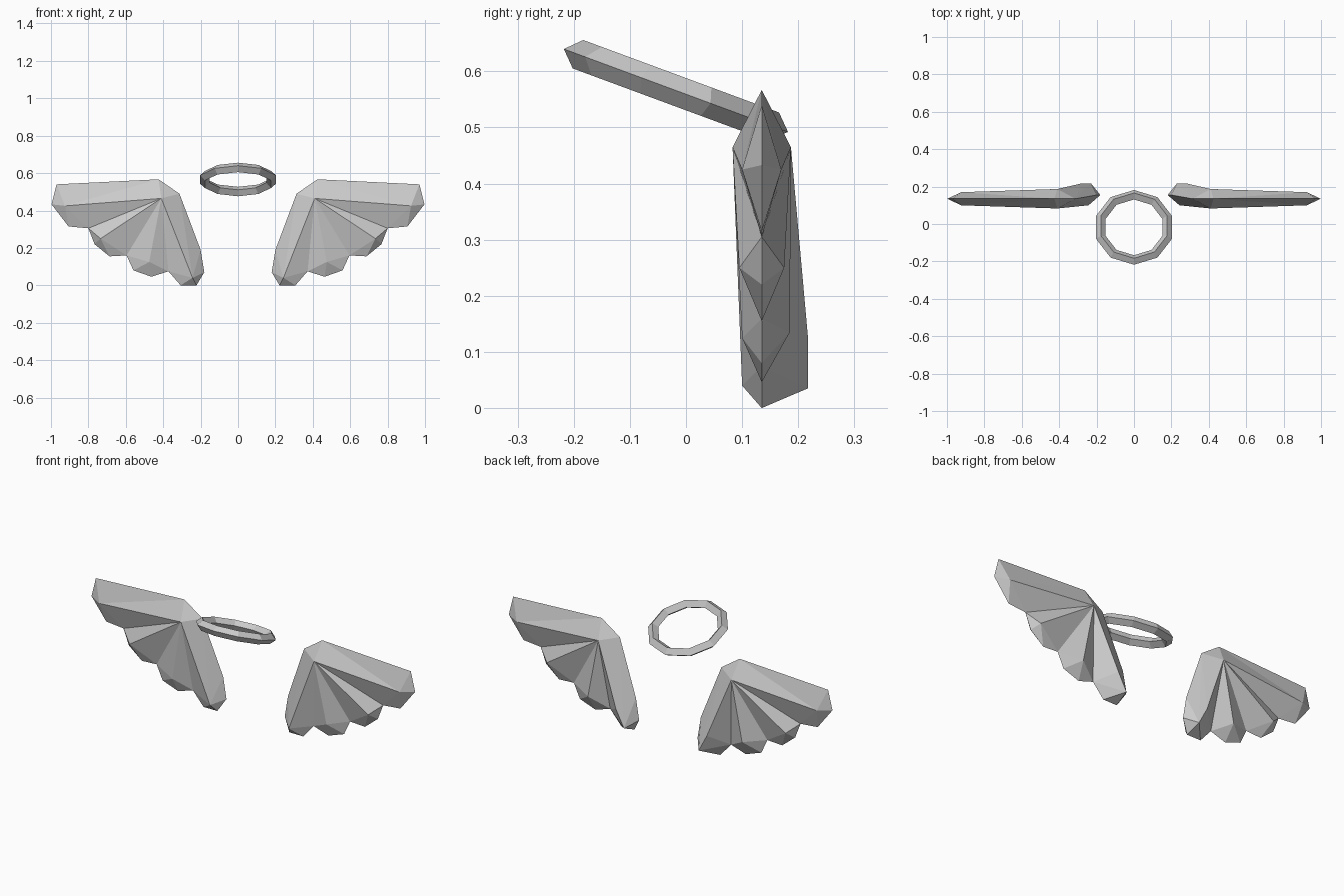
import bpy, bmesh, math
from mathutils import Matrix, Vector

if "Cube" in bpy.data.objects:
    bpy.data.objects.remove(bpy.data.objects["Cube"])

RIM_Y = 0.135
# Rim outline (x, z) of each feather, from notch to notch, outer feather first
FEATHERS = [
    [(.425, .567), (.97, .54), (.997, .433), (.906, .315), (.80, .305)],
    [(.80, .305), (.767, .22), (.687, .155), (.596, .16)],
    [(.596, .16), (.559, .08), (.463, .046), (.372, .075)],
    [(.372, .075), (.307, 0), (.222, 0), (.18, .07), (.20, .19), (.313, .49)],
    [(.313, .49), (.425, .567)],
]
# Spine points of each feather, from hub side to tip
FRONT = [[(.925, .10, .425)], [(.735, .095, .25)], [(.475, .10, .125)], [(.243, .10, .04)], []]
BACK = [[(.925, .17, .425)], [(.735, .175, .25)], [(.475, .185, .135)],
        [(.28, .217, .13), (.23, .217, .035)], []]


def finish(bm, name):
    bmesh.ops.recalc_face_normals(bm, faces=bm.faces)
    mesh = bpy.data.meshes.new(name)
    bm.to_mesh(mesh)
    bm.free()
    ob = bpy.data.objects.new(name, mesh)
    bpy.context.collection.objects.link(ob)
    return ob


# Feathered wings: ridged fans on both sides of a shared rim, mirrored in x
bm = bmesh.new()
rim = {}


def rim_vert(p):
    if p not in rim:
        y = .155 if p[0] < .21 else RIM_Y
        rim[p] = bm.verts.new((p[0], y, p[1]))
    return rim[p]


for hub_co, spines in (((.41, .083, .465), FRONT), ((.41, .187, .465), BACK)):
    hub = bm.verts.new(hub_co)
    for outline, spine in zip(FEATHERS, spines):
        pts = [rim_vert(p) for p in outline]
        chain = [hub] + [bm.verts.new(c) for c in spine]
        for a, b in zip(chain, chain[1:]):
            bm.faces.new((a, pts[0], b))
            bm.faces.new((a, b, pts[-1]))
        for a, b in zip(pts, pts[1:]):
            bm.faces.new((chain[-1], a, b))
wings = finish(bm, "wings")
wings.modifiers.new("Mirror", 'MIRROR').use_axis = (True, False, False)

# Halo: ten-sided ring with a diamond section, tilted down to the back
bm = bmesh.new()
SIDES, R, r = 10, .186, .027
section = [(R + r, 0), (R, r), (R - r, 0), (R, -r)]
rings = []
for i in range(SIDES):
    a = math.pi / 2 + i * math.tau / SIDES
    rings.append([bm.verts.new((d * math.cos(a), d * math.sin(a), h)) for d, h in section])
for i in range(SIDES):
    p, q = rings[i], rings[(i + 1) % SIDES]
    for j in range(4):
        k = (j + 1) % 4
        bm.faces.new((p[j], q[j], q[k], p[k]))
bm.transform(Matrix.Translation(Vector((0, -.018, .566))) @ Matrix.Rotation(math.radians(-20.3), 4, 'X'))
finish(bm, "halo")
